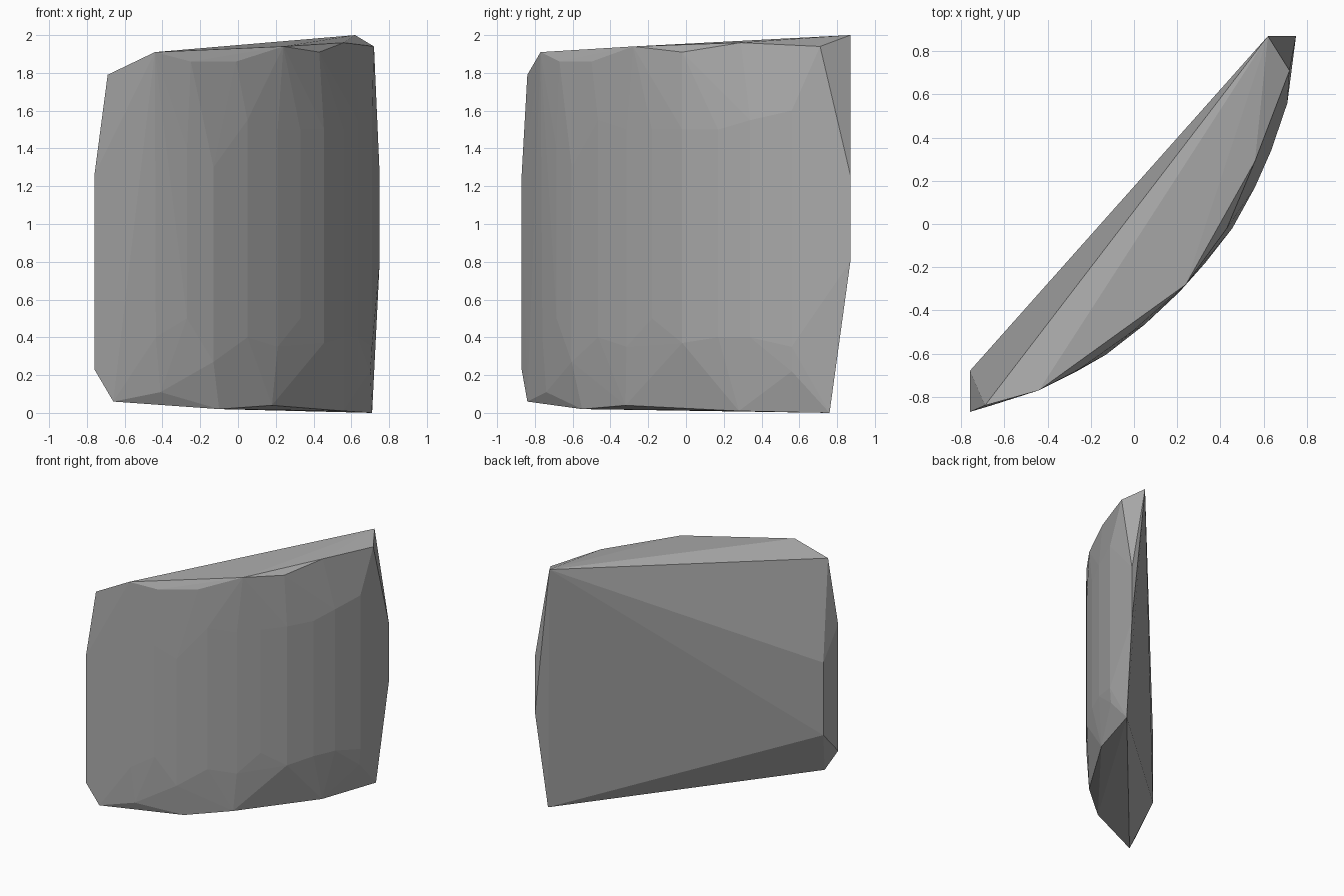
import bpy
import bmesh

cube = bpy.data.objects.get("Cube")
if cube:
    bpy.data.objects.remove(cube, do_unlink=True)

# Stone colour
stone = bpy.data.materials.new("stone grey")
stone.use_nodes = True
grey = (0.4, 0.4, 0.4, 1)
stone.diffuse_color = grey
stone.node_tree.nodes["Principled BSDF"].inputs["Base Color"].default_value = grey

# Bowed outer wall: plan position, lower and upper end of each upright edge
wall = [
    (-0.76, -0.87, 0.23, 1.26), (-0.65, -0.835, 0.45, 1.5),
    (-0.435, -0.76, 0.4, 1.5), (-0.27, -0.685, 0.5, 1.4),
    (-0.13, -0.605, 0.27, 1.3), (0.05, -0.465, 0.4, 1.55),
    (0.21, -0.315, 0.35, 1.5), (0.33, -0.18, 0.5, 1.5),
    (0.455, -0.02, 0.37, 1.5), (0.56, 0.17, 0.4, 1.5),
    (0.635, 0.34, 0.4, 1.55), (0.71, 0.56, 0.35, 1.6),
    (0.75, 0.87, 0.8, 1.26),
]
# Chipped upper rim, ending at the tall back corner
top_rim = [
    (-0.69, -0.84, 1.79), (-0.44, -0.77, 1.91), (-0.25, -0.67, 1.86),
    (-0.01, -0.5, 1.86), (0.24, -0.28, 1.94), (0.43, -0.02, 1.91),
    (0.56, 0.29, 1.96), (0.72, 0.71, 1.94), (0.62, 0.87, 2.0),
]
# Chipped lower rim
bottom_rim = [
    (-0.66, -0.84, 0.06), (-0.41, -0.74, 0.11), (-0.1, -0.55, 0.02),
    (0.18, -0.32, 0.04), (0.56, 0.28, 0.01), (0.6, 0.38, 0.07),
    (0.7, 0.56, 0.22), (0.71, 0.76, 0.0),
]
# Narrow end behind the thin edge
back_edge = [(-0.76, -0.68, 0.43), (-0.76, -0.68, 1.02)]

points = top_rim + bottom_rim + back_edge
for x, y, low, high in wall:
    points += [(x, y, low), (x, y, high)]

# Wrap the points into one faceted shard
bm = bmesh.new()
for p in points:
    bm.verts.new(p)
bmesh.ops.convex_hull(bm, input=bm.verts[:])
loose = [v for v in bm.verts if not v.link_faces]
bmesh.ops.delete(bm, geom=loose, context='VERTS')
bmesh.ops.recalc_face_normals(bm, faces=bm.faces[:])

mesh = bpy.data.meshes.new("stone_shard")
bm.to_mesh(mesh)
bm.free()
mesh.materials.append(stone)
shard = bpy.data.objects.new("stone_shard", mesh)
bpy.context.scene.collection.objects.link(shard)
